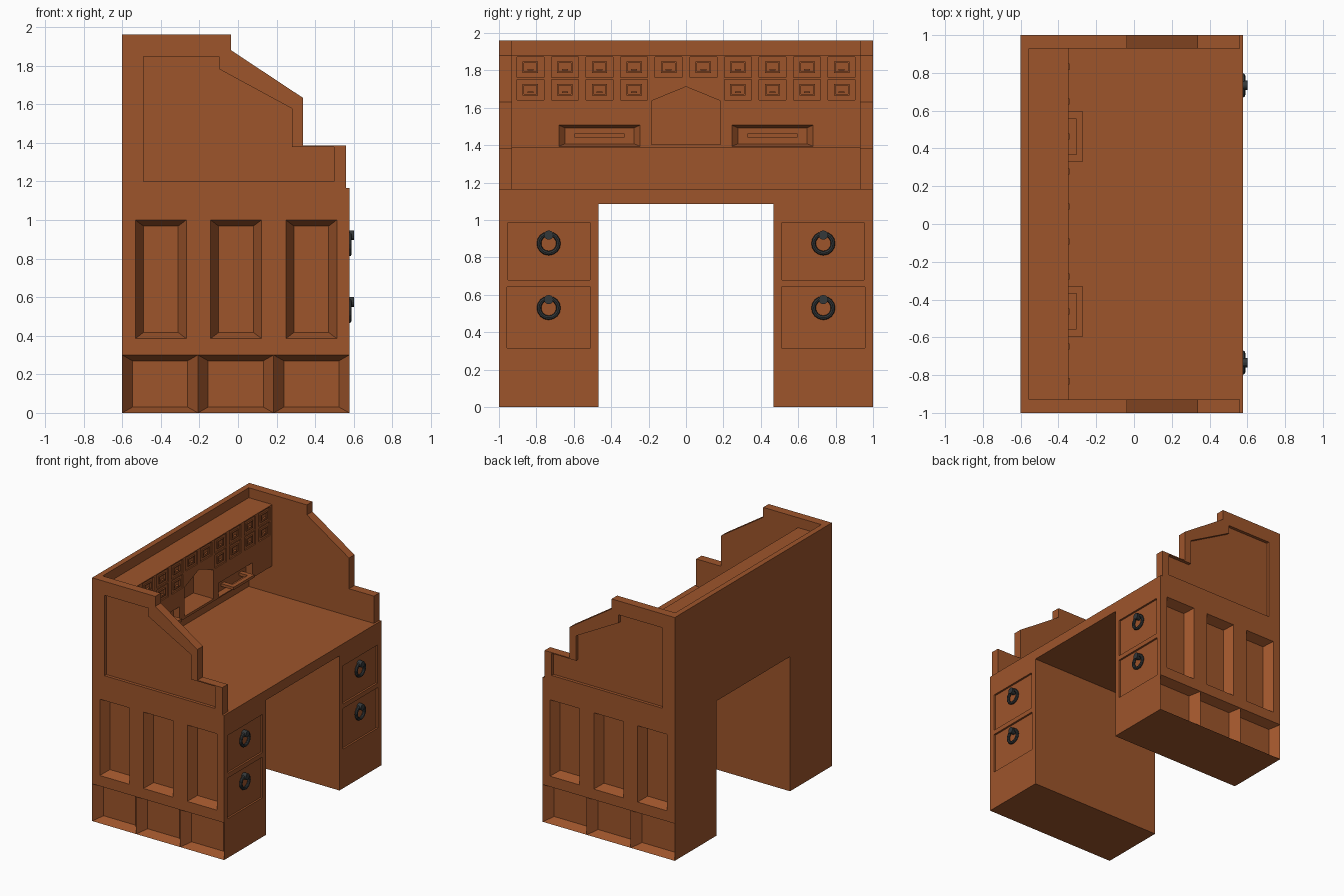
import bpy, bmesh, math
from mathutils import Vector

if "Cube" in bpy.data.objects:
    bpy.data.objects.remove(bpy.data.objects["Cube"])


def material(name, color):
    m = bpy.data.materials.new(name)
    m.diffuse_color = color
    m.use_nodes = True
    m.node_tree.nodes["Principled BSDF"].inputs["Base Color"].default_value = m.diffuse_color
    return m


WOOD = material("wood", (0.34, 0.09, 0.024, 1))
IRON = material("iron", (0.035, 0.04, 0.042, 1))


def finish(bm, name, mat=WOOD, mirror=False):
    bmesh.ops.remove_doubles(bm, verts=bm.verts, dist=1e-5)
    me = bpy.data.meshes.new(name)
    bm.to_mesh(me)
    bm.free()
    ob = bpy.data.objects.new(name, me)
    bpy.context.collection.objects.link(ob)
    me.materials.append(mat)
    if mirror:
        mod = ob.modifiers.new("mirror", 'MIRROR')
        mod.use_axis = (False, True, False)
    return ob


def box(bm, lo, hi, skip=()):
    """Box between two corners, leaving out the faces with the given normals."""
    lo, hi = Vector(lo), Vector(hi)
    vs = bmesh.ops.create_cube(bm, size=1)["verts"]
    faces = {f for v in vs for f in v.link_faces}
    for v in vs:
        v.co = (lo + hi) / 2 + v.co * (hi - lo)
    drop = []
    for f in faces:
        f.normal_update()
        if any(f.normal.dot(Vector(n)) > 0.9 for n in skip):
            drop.append(f)
    bmesh.ops.delete(bm, geom=drop, context='FACES_ONLY')


def face(bm, pts):
    return bm.faces.new([bm.verts.new(p) for p in pts])


def steps(bm, plane, loops, cap=True):
    """Bridge counter-clockwise (points, depth) loops inward, then cap the last."""
    rings = [[plane(u, v, d) for u, v in pts] for pts, d in loops]
    for a, b in zip(rings, rings[1:]):
        for i in range(len(a)):
            j = (i + 1) % len(a)
            if (a[i] - a[j]).length > 1e-6:
                face(bm, (a[i], a[j], b[j], b[i]))
    if cap:
        face(bm, rings[-1])


def rect(u0, u1, v0, v1):
    return [(u0, v0), (u1, v0), (u1, v1), (u0, v1)]


def grow(r, du, dv=None):
    dv = du if dv is None else dv
    return (r[0] + du, r[1] - du, r[2] + dv, r[3] - dv)


def sheet(bm, plane, area, holes):
    """Flat rectangle with rectangular holes left open."""
    us = sorted({round(x, 5) for r in [area] + holes for x in r[:2]})
    vs = sorted({round(x, 5) for r in [area] + holes for x in r[2:]})
    for u0, u1 in zip(us, us[1:]):
        for v0, v1 in zip(vs, vs[1:]):
            cu, cv = (u0 + u1) / 2, (v0 + v1) / 2
            if not any(h[0] < cu < h[1] and h[2] < cv < h[3] for h in holes):
                face(bm, [plane(u, v, 0) for u, v in rect(u0, u1, v0, v1)])


X0, X1, KNEE, TOP = -0.6, 0.577, 0.468, 1.085


def side_plane(x, z, d):
    return Vector((x, -1 + d, z))


def front_plane(y, z, d):
    return Vector((X1 - d, y, z))


# Pedestals: panelled outer side, drawers sunk into the front
bm = bmesh.new()
box(bm, (X0, -1, 0), (X1, -KNEE, TOP), skip=[(0, -1, 0), (1, 0, 0)])
w = (X1 - X0) / 3
plinth = [(X0 + i * w, X0 + (i + 1) * w, 0, 0.3) for i in range(3)]
upper = [(-0.532 + i * 0.39, -0.268 + i * 0.39, 0.385, 1.0) for i in range(3)]
sheet(bm, side_plane, (X0, X1, 0, TOP), plinth + upper)
for r in plinth:
    steps(bm, side_plane, [(rect(*r), 0), (rect(*grow(r, 0.053, 0.03)), 0.07)])
for r in upper:
    steps(bm, side_plane, [(rect(*r), 0), (rect(*grow(r, 0.042, 0.032)), 0.07)])
drawers = [(-0.952, -0.513, 0.68, 0.987), (-0.957, -0.51, 0.316, 0.643)]
sheet(bm, front_plane, (-1, -KNEE, 0, TOP), drawers)
for r in drawers:
    steps(bm, front_plane, [(rect(*r), 0), (rect(*r), 0.015)])
finish(bm, "pedestals", mirror=True)

# Desktop
bm = bmesh.new()
box(bm, (X0, -1, TOP), (X1, 1, 1.165))
finish(bm, "desktop")

# Stepped side boards with a sunk panel on the outside
outer = [(-0.6, 1.165), (0.56, 1.165), (0.56, 1.385), (0.338, 1.385),
         (0.338, 1.632), (-0.037, 1.88), (-0.037, 1.96), (-0.6, 1.96)]
inner = [(-0.49, 1.2), (0.497, 1.2), (0.497, 1.377), (0.28, 1.377),
         (0.28, 1.577), (-0.098, 1.782), (-0.098, 1.848), (-0.49, 1.848)]
bm = bmesh.new()
steps(bm, side_plane, [(outer, 0), (inner, 0), (inner, 0.025)])
steps(bm, side_plane, [(outer[::-1], 0.07), (outer[::-1], 0)], cap=False)
face(bm, [side_plane(u, v, 0.07) for u, v in outer[::-1]])
finish(bm, "side_boards", mirror=True)

# Back board
bm = bmesh.new()
box(bm, (X0, -0.93, 1.165), (-0.555, 0.93, 1.96))
finish(bm, "back_board")

# Hanging cabinet with small drawers, long drawers and a gabled niche
CX = -0.347


def cabinet_plane(y, z, d):
    return Vector((CX - d, y, z))


bm = bmesh.new()
box(bm, (-0.555, -0.93, 1.385), (CX, 0.93, 1.88), skip=[(1, 0, 0)])
small = []
for i in range(10):
    y = (i - 4.5) * 0.185
    small.append((y - 0.072, y + 0.072, 1.763, 1.871))
    if i not in (4, 5):
        small.append((y - 0.072, y + 0.072, 1.642, 1.751))
long_drawers = [(-0.679, -0.246, 1.394, 1.507), (0.246, 0.679, 1.394, 1.507)]
niche = (-0.185, 0.185, 1.405, 1.713)
sheet(bm, cabinet_plane, (-0.93, 0.93, 1.385, 1.88), small + long_drawers + [niche])
for r in small:
    a, b, c = rect(*r), rect(*grow(r, 0.031, 0.024)), rect(*grow(r, 0.039, 0.031))
    steps(bm, cabinet_plane, [(a, 0), (a, 0.01), (b, 0.01), (b, 0), (c, 0), (c, 0.01)])
for r in long_drawers:
    steps(bm, cabinet_plane, [(rect(*r), 0), (rect(*grow(r, 0.032, 0.014)), 0.035)])
gable = [(-0.185, 1.405), (0.185, 1.405), (0.185, 1.637), (0, 1.713), (-0.185, 1.637)]
steps(bm, cabinet_plane, [(gable, 0), (gable, 0.18)])
for tri in ([(-0.185, 1.637), (0, 1.713), (-0.185, 1.713)],
            [(0.185, 1.637), (0.185, 1.713), (0, 1.713)]):
    face(bm, [cabinet_plane(u, v, 0) for u, v in tri])
finish(bm, "pigeonhole_cabinet")

# Little pulls on the small drawers
bm = bmesh.new()
for r in small:
    y, z = (r[0] + r[1]) / 2, (r[2] + r[3]) / 2
    box(bm, (CX - 0.012, y - 0.016, z - 0.018), (CX + 0.005, y + 0.016, z - 0.008))
finish(bm, "small_drawer_pulls")

# Bar handles on the long drawers
bm = bmesh.new()
for y0, y1 in ((0.33, 0.595), (-0.595, -0.33)):
    box(bm, (-0.305, y0, 1.441), (-0.27, y1, 1.463))
    for a in (y0, y1 - 0.038):
        box(bm, (CX - 0.037, a, 1.441), (-0.305, a + 0.038, 1.463))
finish(bm, "long_drawer_handles")

# Iron ring handles with knobs
for s in (-1, 1):
    for z in (0.875, 0.53):
        bpy.ops.mesh.primitive_torus_add(
            major_segments=16, minor_segments=8, major_radius=0.052,
            minor_radius=0.012, location=(0.577, s * 0.734, z),
            rotation=(0, math.pi / 2, 0))
        ring = bpy.context.object
        ring.name = "drawer_ring"
        bpy.ops.mesh.primitive_cylinder_add(
            vertices=12, radius=0.025, depth=0.04,
            location=(0.58, s * 0.734, z + 0.045), rotation=(0, math.pi / 2, 0))
        knob = bpy.context.object
        knob.name = "ring_knob"
        for ob in (ring, knob):
            ob.data.materials.append(IRON)
